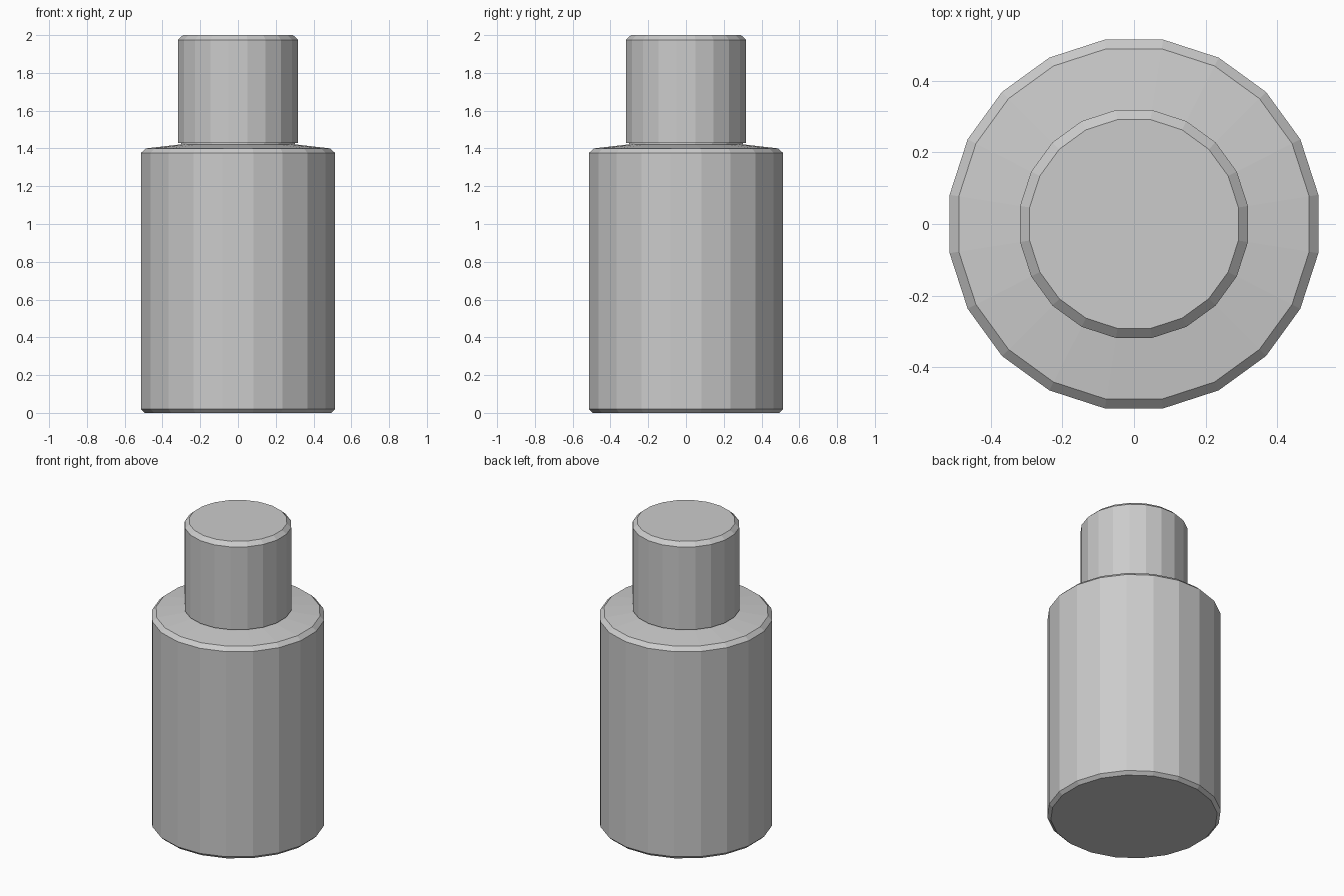
import bpy
import math

cube = bpy.data.objects.get("Cube")
if cube:
    bpy.data.objects.remove(cube, do_unlink=True)

# One plain grey for the whole bottle
grey = bpy.data.materials.new("plain_grey")
grey.use_nodes = True
color = (0.6, 0.6, 0.6, 1)
grey.diffuse_color = color
grey.node_tree.nodes["Principled BSDF"].inputs["Base Color"].default_value = color


def lathe(name, profile, sides=20):
    """Faceted solid of revolution from (radius, height) pairs, capped at both ends."""
    verts = []
    for radius, z in profile:
        for i in range(sides):
            a = 2 * math.pi * (i + 0.5) / sides
            verts.append((radius * math.cos(a), radius * math.sin(a), z))
    faces = [tuple(reversed(range(sides)))]
    for ring in range(len(profile) - 1):
        low = ring * sides
        high = low + sides
        for i in range(sides):
            j = (i + 1) % sides
            faces.append((low + i, low + j, high + j, high + i))
    top = (len(profile) - 1) * sides
    faces.append(tuple(range(top, top + sides)))
    mesh = bpy.data.meshes.new(name)
    mesh.from_pydata(verts, [], faces)
    mesh.materials.append(grey)
    obj = bpy.data.objects.new(name, mesh)
    bpy.context.collection.objects.link(obj)
    return obj


# Wide body with worn edges and a gently sloping shoulder
lathe("bottle_body", [(0.5, 0), (0.521, 0.02), (0.521, 1.375), (0.495, 1.4), (0.32, 1.42)])

# Short neck in the thin gap under the cap
lathe("bottle_neck", [(0.305, 1.41), (0.305, 1.44)])

# Cap with a small chamfer round its top
lathe("bottle_cap", [(0.322, 1.428), (0.322, 1.975), (0.295, 2.0)])
